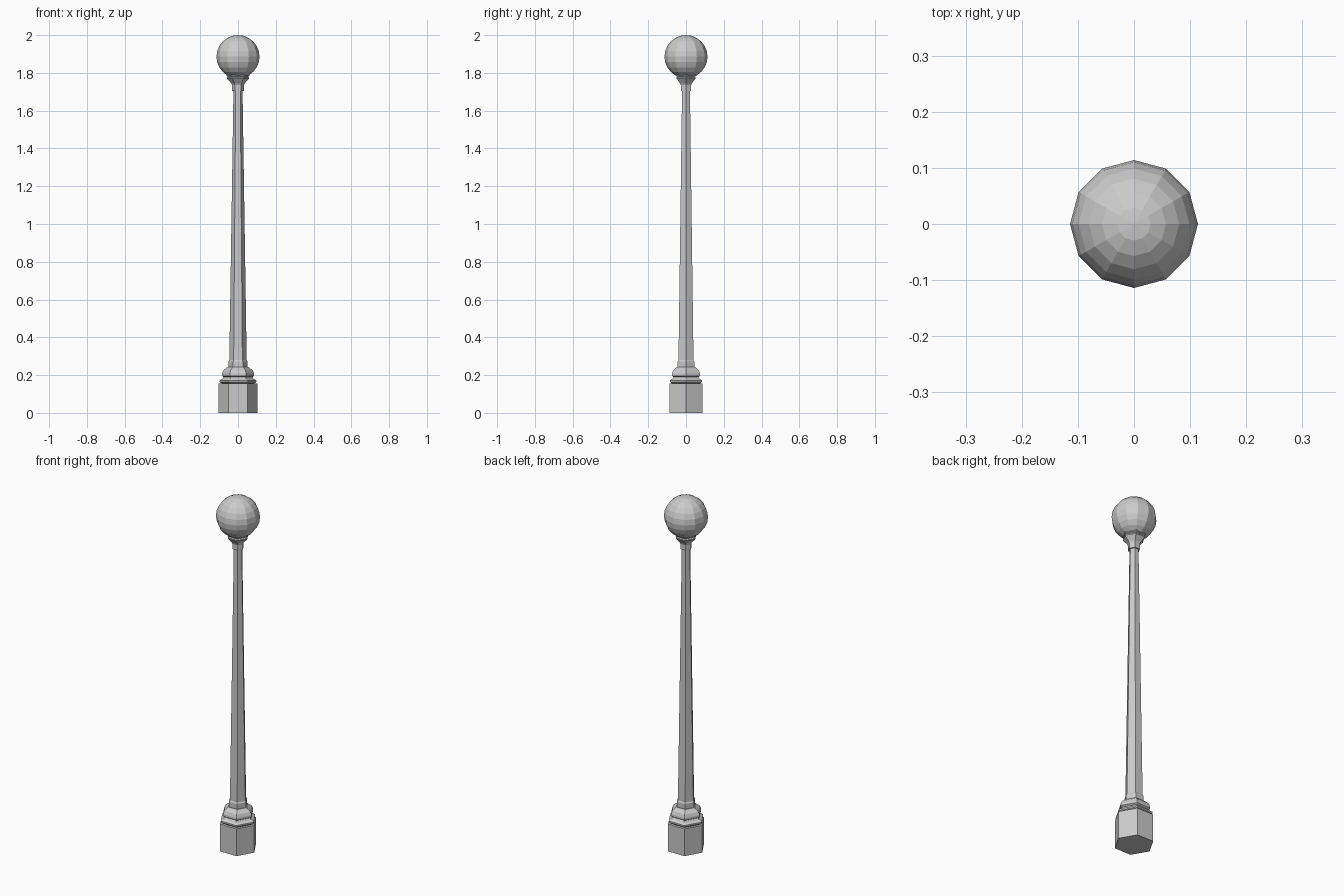
import bpy, bmesh
from math import cos, sin, pi

if "Cube" in bpy.data.objects:
    bpy.data.objects.remove(bpy.data.objects["Cube"])


def lathe(name, profile, sides=6):
    """Flat-faced turned part from (radius, z) points, capped at both ends."""
    bm = bmesh.new()
    rings = [[bm.verts.new((r * cos(2 * pi * i / sides), r * sin(2 * pi * i / sides), z))
              for i in range(sides)] for r, z in profile]
    for a, b in zip(rings, rings[1:]):
        for i in range(sides):
            j = (i + 1) % sides
            bm.faces.new((a[i], a[j], b[j], b[i]))
    bm.faces.new(rings[0][::-1])
    bm.faces.new(rings[-1])
    mesh = bpy.data.meshes.new(name)
    bm.to_mesh(mesh)
    bm.free()
    obj = bpy.data.objects.new(name, mesh)
    bpy.context.collection.objects.link(obj)
    return obj


# Hexagonal plinth
lathe("plinth", [(0.102, 0), (0.102, 0.155)])

# Stepped mouldings above the plinth
lathe("base_moulding", [(0.086, 0.155), (0.098, 0.164), (0.098, 0.172), (0.082, 0.181),
                        (0.076, 0.19), (0.086, 0.196), (0.086, 0.208),
                        (0.078, 0.225), (0.055, 0.243)])

# Tapered post with a small foot
lathe("post", [(0.051, 0.24), (0.051, 0.272), (0.046, 0.28), (0.024, 1.71)])

# Collar and cup that carry the globe
lathe("globe_holder", [(0.031, 1.705), (0.031, 1.735), (0.036, 1.745), (0.058, 1.77),
                       (0.058, 1.776), (0.052, 1.78), (0.061, 1.784), (0.061, 1.792)])

# Low-poly globe
bpy.ops.mesh.primitive_uv_sphere_add(segments=12, ring_count=12, radius=0.114,
                                     location=(0, 0, 1.886))
bpy.context.object.name = "globe"
